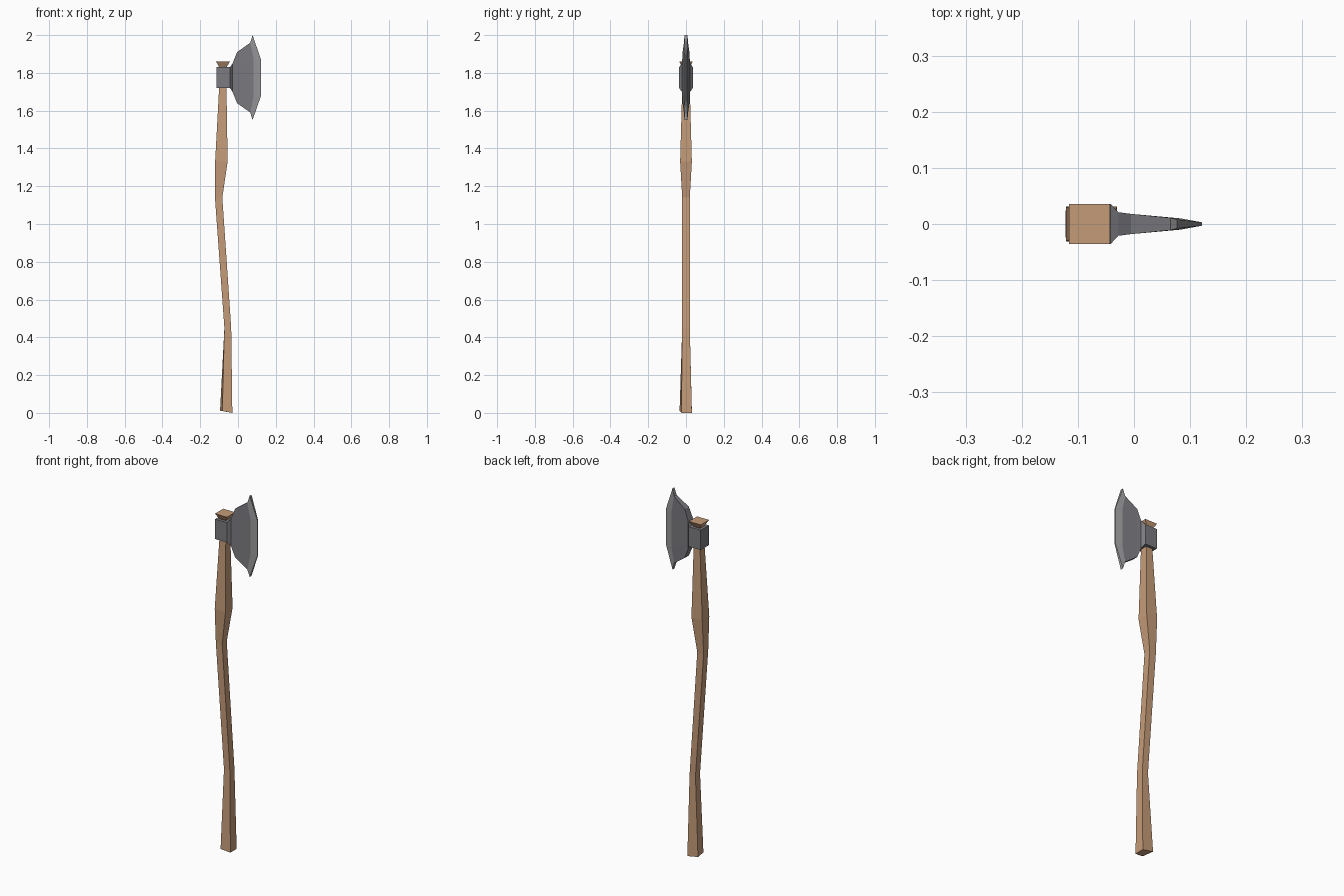
import bpy, bmesh

if "Cube" in bpy.data.objects:
    bpy.data.objects.remove(bpy.data.objects["Cube"])


def material(name, rgb):
    mat = bpy.data.materials.new(name)
    mat.diffuse_color = (*rgb, 1)
    mat.use_nodes = True
    mat.node_tree.nodes["Principled BSDF"].inputs["Base Color"].default_value = mat.diffuse_color
    return mat


wood = material("wood", (0.56, 0.33, 0.19))
steel = material("steel", (0.20, 0.20, 0.22))
honed = material("honed_steel", (0.32, 0.32, 0.33))


def loft(name, rings, mats, last_mat=0):
    """Skin equal-length closed rings, cap both ends; the last band takes last_mat."""
    bm = bmesh.new()
    loops = [[bm.verts.new(p) for p in ring] for ring in rings]
    n = len(loops[0])
    for k, (a, b) in enumerate(zip(loops, loops[1:])):
        for i in range(n):
            j = (i + 1) % n
            f = bm.faces.new((a[i], a[j], b[j], b[i]))
            if k == len(loops) - 2:
                f.material_index = last_mat
    bm.faces.new(loops[0])
    bm.faces.new(loops[-1]).material_index = last_mat
    bmesh.ops.recalc_face_normals(bm, faces=bm.faces)
    mesh = bpy.data.meshes.new(name)
    bm.to_mesh(mesh)
    bm.free()
    for m in mats:
        mesh.materials.append(m)
    obj = bpy.data.objects.new(name, mesh)
    bpy.context.collection.objects.link(obj)
    return obj


def section(z, x0, x1, hy):
    return [(x0, -hy, z), (x1, -hy, z), (x1, hy, z), (x0, hy, z)]


# Curved four-sided handle: slightly skewed butt, then (z, left, right, half depth)
butt = [(-0.083, -0.034, 0.01), (-0.03, -0.024, 0), (-0.03, 0.031, 0), (-0.095, 0.031, 0.012)]
handle = [butt] + [section(*s) for s in (
    (0.45, -0.072, -0.036, 0.02),
    (1.14, -0.122, -0.083, 0.02),
    (1.33, -0.121, -0.055, 0.031),
    (1.72, -0.100, -0.061, 0.02),
    (1.83, -0.100, -0.061, 0.02),
    (1.86, -0.116, -0.043, 0.036))]
loft("handle", handle, [wood])

# Axe head: columns of (outer x, inner x, outer half height, inner half height,
# outer half thickness, inner half thickness), symmetric about MID
MID = 1.775
columns = [
    (-0.115, -0.115, 0.055, 0.025, 0.036, 0.036),   # back of socket
    (-0.042, -0.042, 0.055, 0.025, 0.036, 0.036),   # front of socket
    (-0.028, -0.028, 0.077, 0.035, 0.021, 0.021),   # neck
    (-0.005, -0.005, 0.135, 0.060, 0.018, 0.018),   # cheek
    (0.065, 0.083, 0.185, 0.098, 0.011, 0.010),     # start of bevel
    (0.077, 0.121, 0.225, 0.098, 0.008, 0.003),     # cutting edge
]


def head_ring(xo, xi, ho, hi, to, ti):
    side = [(xo, to, ho), (xi, ti, hi), (xi, ti, -hi), (xo, to, -ho)]
    return ([(x, -t, MID + h) for x, t, h in side] +
            [(x, t, MID + h) for x, t, h in reversed(side)])


loft("axe_head", [head_ring(*c) for c in columns], [steel, honed], last_mat=1)
